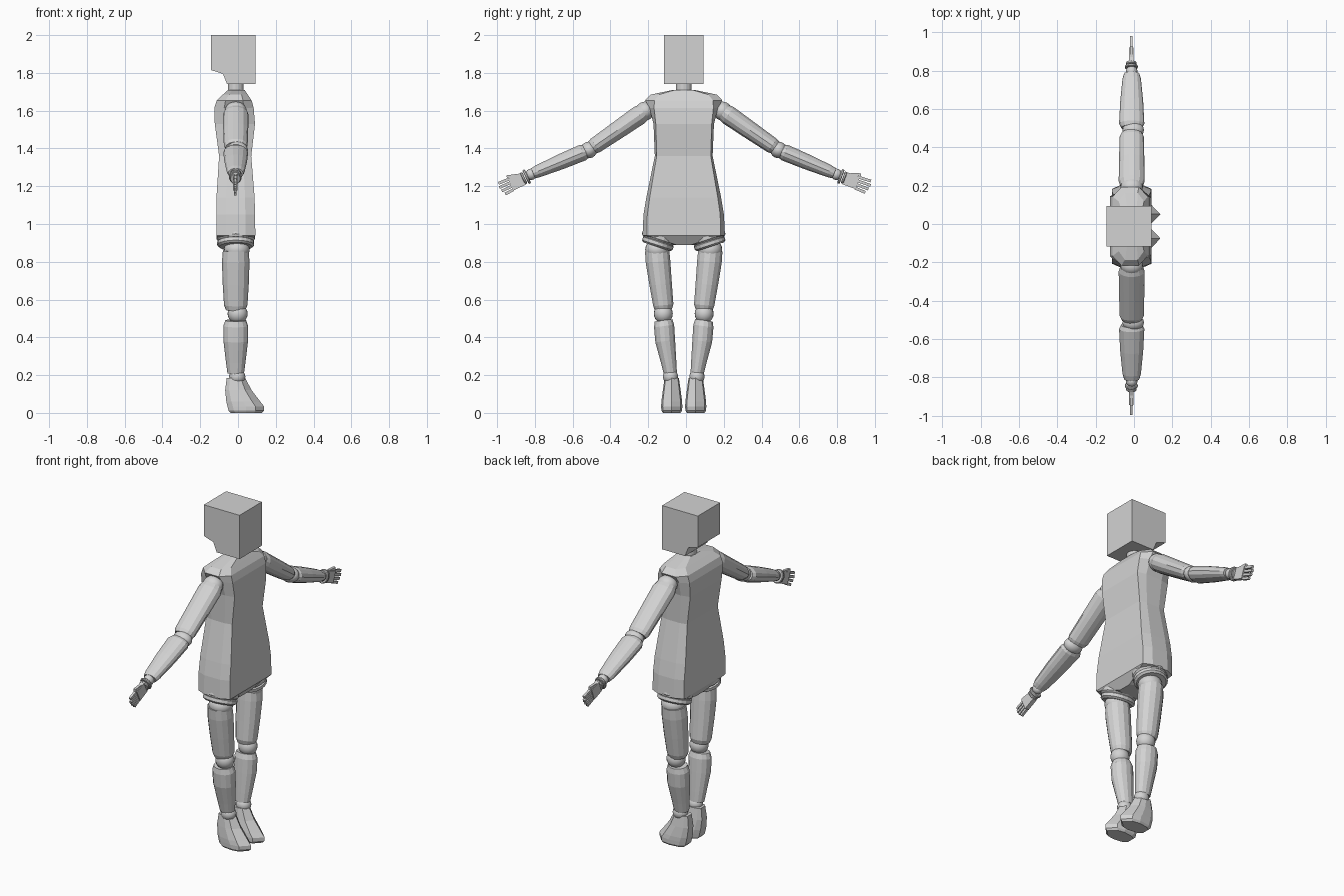
import bpy, bmesh, math
from mathutils import Vector, Matrix

if "Cube" in bpy.data.objects:
    bpy.data.objects.remove(bpy.data.objects["Cube"])

CX, CY = -0.012, -0.012          # body axis
mat = bpy.data.materials.new("plain grey")
mat.diffuse_color = (0.65, 0.65, 0.65, 1)
mat.use_nodes = True
mat.node_tree.nodes["Principled BSDF"].inputs["Base Color"].default_value = mat.diffuse_color


def finish(name, bm, smooth=False):
    bmesh.ops.recalc_face_normals(bm, faces=bm.faces)
    me = bpy.data.meshes.new(name)
    bm.to_mesh(me)
    bm.free()
    me.materials.append(mat)
    for p in me.polygons:
        p.use_smooth = smooth
    ob = bpy.data.objects.new(name, me)
    bpy.context.collection.objects.link(ob)
    return ob


def loft(name, rings, smooth=False):
    """Skin a list of equal-length point rings and cap both ends."""
    bm = bmesh.new()
    vs = [[bm.verts.new(p) for p in r] for r in rings]
    n = len(vs[0])
    for a, b in zip(vs, vs[1:]):
        for i in range(n):
            j = (i + 1) % n
            bm.faces.new((a[i], a[j], b[j], b[i]))
    bm.faces.new(vs[0])
    bm.faces.new(vs[-1])
    return finish(name, bm, smooth)


def limb(name, s, stations, n=14):
    """Tapered limb; stations are (y, z, radius along x, radius across)."""
    c = [Vector((CX, CY + s * y, z)) for y, z, _, _ in stations]
    d = (c[-1] - c[0]).normalized()
    u = Vector((1, 0, 0))
    v = d.cross(u)
    rings = []
    for o, (_, _, rx, r) in zip(c, stations):
        rings.append([o + u * rx * math.cos(k * math.tau / n) + v * r * math.sin(k * math.tau / n)
                      for k in range(n)])
    return loft(name, rings)


def ball(name, pos, radii, tilt=0):
    bm = bmesh.new()
    m = Matrix.Translation(pos) @ Matrix.Rotation(tilt, 4, 'X') @ Matrix.Diagonal((*radii, 1))
    bmesh.ops.create_uvsphere(bm, u_segments=20, v_segments=12, radius=1, matrix=m)
    return finish(name, bm, True)


def disc(name, pos, rx, ry, thick, tilt, bevel):
    """Rounded elliptical ring-like disc."""
    prof = [(-1, 1 - bevel), (-0.5, 1), (0.5, 1), (1, 1 - bevel)]
    m = Matrix.Translation(pos) @ Matrix.Rotation(tilt, 4, 'X')
    n = 20
    return loft(name, [[m @ Vector((rx * f * math.cos(k * math.tau / n),
                                    ry * f * math.sin(k * math.tau / n), h * thick / 2))
                        for k in range(n)] for h, f in prof])


def box(name, m, size):
    bm = bmesh.new()
    bmesh.ops.create_cube(bm, size=1, matrix=m @ Matrix.Diagonal((*size, 1)))
    return finish(name, bm)


# Head: block with the back lower edge cut away
profile = [(-0.143, 2.0), (0.092, 2.0), (0.092, 1.74), (-0.058, 1.74), (-0.08, 1.795), (-0.143, 1.815)]
loft("head", [[(x, CY + y, z) for x, z in profile] for y in (-0.105, 0.105)])

# Neck
limb_n = 16
loft("neck", [[(CX + 0.042 * math.cos(k * math.tau / limb_n), CY + 0.042 * math.sin(k * math.tau / limb_n), z)
               for k in range(limb_n)] for z in (1.68, 1.76)])

# Torso: z, back x, front x, corner y, side y
rows = [(0.89, -0.085, 0.055, 0.04, 0.055), (0.94, -0.115, 0.092, 0.195, 0.218),
        (1.05, -0.115, 0.09, 0.193, 0.213), (1.14, -0.114, 0.088, 0.18, 0.198),
        (1.36, -0.10, 0.07, 0.143, 0.153), (1.53, -0.123, 0.09, 0.148, 0.16),
        (1.615, -0.125, 0.083, 0.157, 0.182), (1.655, -0.112, 0.072, 0.155, 0.204),
        (1.685, -0.08, 0.052, 0.13, 0.175), (1.71, -0.052, 0.035, 0.045, 0.055)]
rings = []
for z, xb, xf, yc, ys in rows:
    m, q = (xb + xf) / 2, (xf - xb) / 4
    half = [(xf, yc), (m + q, ys), (m - q, ys), (xb, yc)]
    pts = half + [(x, -y) for x, y in reversed(half)]
    rings.append([(x, CY + y, z) for x, y in pts])
loft("torso", rings)

for s, side in ((-1, "right"), (1, "left")):
    # Hip rings and leg joints
    tilt = s * math.radians(18)
    disc(side + "_hip_ring_upper", (CX, CY + s * 0.13, 0.932), 0.101, 0.092, 0.05, tilt, 0.12)
    disc(side + "_hip_ring_lower", (CX, CY + s * 0.137, 0.897), 0.098, 0.085, 0.036, tilt, 0.12)
    ball(side + "_hip_ball", (CX + 0.006, CY + s * 0.14, 0.865), (0.068, 0.064, 0.055))
    ball(side + "_knee_ball", (CX + 0.01, CY + s * 0.108, 0.525), (0.053, 0.05, 0.052))
    ball(side + "_ankle_ball", (CX + 0.008, CY + s * 0.07, 0.192), (0.043, 0.04, 0.04))

    # Legs
    limb(side + "_thigh", s, [(0.141, 0.86, 0.068, 0.066), (0.136, 0.80, 0.073, 0.067),
                              (0.122, 0.68, 0.069, 0.061), (0.108, 0.57, 0.062, 0.055),
                              (0.107, 0.545, 0.052, 0.046)])
    limb(side + "_shin", s, [(0.107, 0.49, 0.055, 0.048), (0.104, 0.46, 0.066, 0.055),
                             (0.098, 0.38, 0.065, 0.054), (0.08, 0.27, 0.052, 0.042),
                             (0.071, 0.21, 0.044, 0.036)])

    # Foot: z, heel x, toe x, half width
    foot = []
    for z, xh, xt, w in ((0.185, -0.06, 0.038, 0.038), (0.12, -0.068, 0.072, 0.047),
                         (0.06, -0.062, 0.118, 0.055), (0.035, -0.056, 0.138, 0.056),
                         (0.012, -0.05, 0.137, 0.055), (0.0, -0.038, 0.125, 0.047)):
        L = xt - xh
        half = [(xh, 0.5), (xh + 0.15 * L, 0.85), (xh + 0.5 * L, 1), (xh + 0.76 * L, 0.85)]
        pts = half + [(xt, 0)] + [(x, -y) for x, y in reversed(half)]
        foot.append([(x, CY + s * 0.0635 + y * w, z) for x, y in pts])
    loft(side + "_foot", foot)

    # Arms and their joints
    ball(side + "_shoulder_ball", (CX, CY + s * 0.205, 1.598), (0.058, 0.05, 0.05))
    ball(side + "_elbow_ball", (CX + 0.008, CY + s * 0.502, 1.392), (0.056, 0.044, 0.044))
    ball(side + "_wrist_ball", (CX, CY + s * 0.808, 1.263), (0.03, 0.03, 0.03))
    limb(side + "_upper_arm", s, [(0.212, 1.593, 0.06, 0.046), (0.235, 1.577, 0.068, 0.053),
                                  (0.35, 1.497, 0.066, 0.049), (0.468, 1.416, 0.063, 0.044),
                                  (0.485, 1.404, 0.054, 0.038)])
    limb(side + "_forearm", s, [(0.515, 1.386, 0.056, 0.038), (0.535, 1.378, 0.066, 0.045),
                                (0.65, 1.33, 0.06, 0.042), (0.77, 1.28, 0.048, 0.034),
                                (0.797, 1.268, 0.04, 0.029)])

    # Hand: rings, palm, fingers and thumb in a frame pointing along the arm
    down = math.radians(25 if s < 0 else 20)
    reach = 0.0 if s < 0 else 0.008
    frame = (Matrix.Translation((CX - 0.002, CY + s * 0.815, 1.258))
             @ Matrix.Rotation(-s * down, 4, 'X'))
    at = lambda y, z, a=0: frame @ Matrix.Translation((0, s * y, z)) @ Matrix.Rotation(s * a, 4, 'X')
    for k, (y, r) in enumerate(((0.018, 0.04), (0.036, 0.033))):
        c = frame @ Vector((0, s * y, 0))
        disc(side + "_wrist_ring_%d" % (k + 1), c, r * 0.85, r, 0.014, math.pi / 2 - s * down, 0.1)
    box(side + "_palm", at(0.076, -0.002), (0.024, 0.075, 0.068))
    for k in range(4):
        z = 0.026 - 0.0185 * k
        length = (0.058, 0.064, 0.06, 0.05)[k] + reach
        box(side + "_finger_%d" % (k + 1), at(0.110 + length / 2, z * 1.15, z * 1.5),
            (0.014, length, 0.015))
    box(side + "_thumb", at(0.088, 0.036, 0.3), (0.016, 0.055, 0.016))
